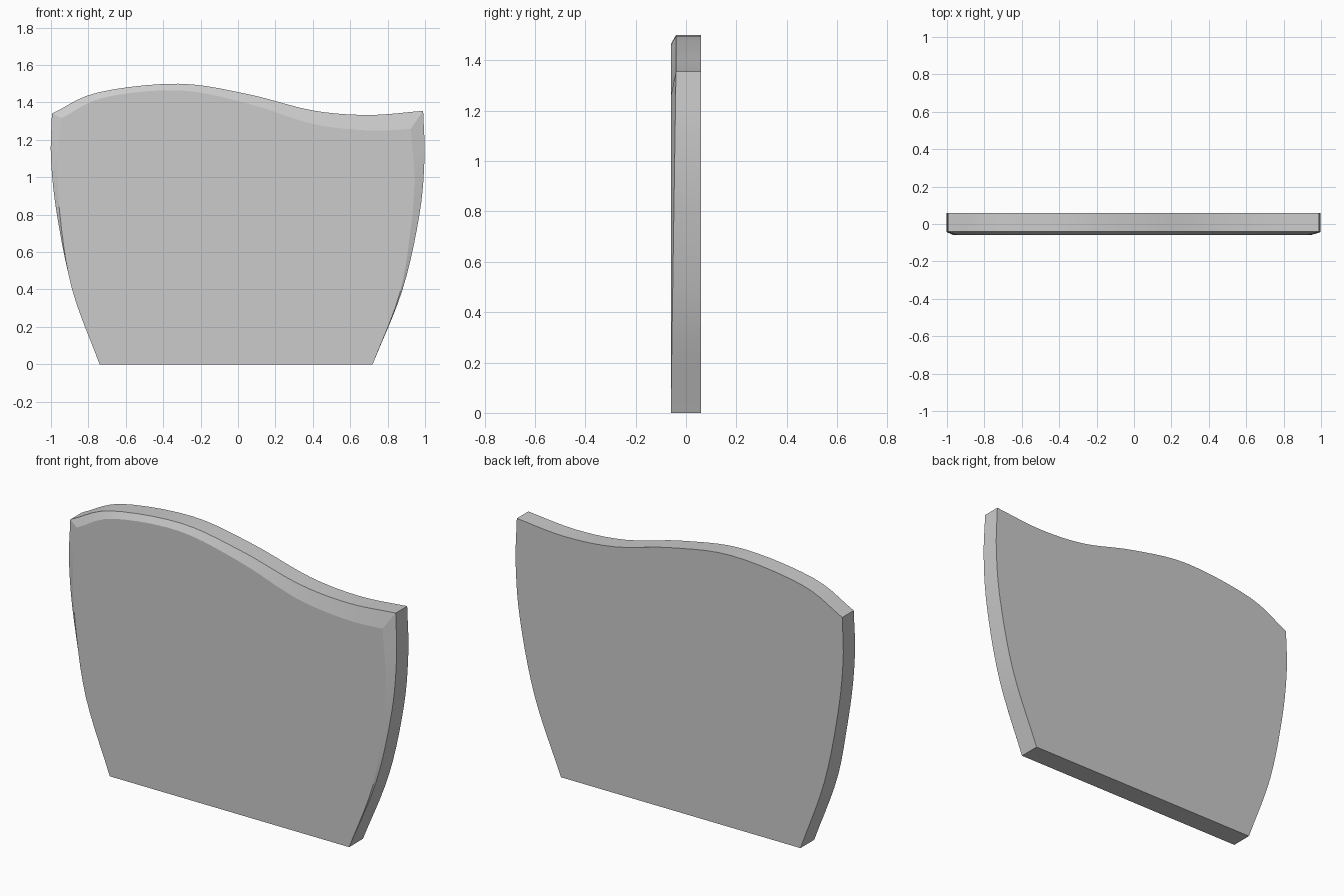
import bpy, bmesh, math
from mathutils import Vector

if "Cube" in bpy.data.objects:
    bpy.data.objects.remove(bpy.data.objects["Cube"])


def curve(points, steps):
    """Smooth curve through the points (Catmull-Rom), resampled evenly per span."""
    p = [Vector(q) for q in points]
    p = [2 * p[0] - p[1]] + p + [2 * p[-1] - p[-2]]
    out = []
    for i in range(1, len(p) - 2):
        a, b, c, d = p[i - 1:i + 3]
        for s in range(steps):
            t = s / steps
            out.append(0.5 * (2 * b + (c - a) * t + (2 * a - 5 * b + 4 * c - d) * t ** 2
                              + (3 * b - a - 3 * c + d) * t ** 3))
    return out + [p[-2]]


def outline(right, top, left):
    """Right side going up, top going left, left side going down."""
    return curve(right, 5)[:-1] + curve(top, 5)[:-1] + curve(left, 5)


# Silhouette of the panel
outer = outline(
    [(0.72, 0), (0.88, 0.4), (0.97, 0.8), (0.997, 1.1), (0.99, 1.355)],
    [(0.99, 1.355), (0.7, 1.333), (0.4, 1.357), (0.05, 1.445), (-0.32, 1.5), (-0.75, 1.453), (-0.995, 1.34)],
    [(-0.995, 1.34), (-1.0, 1.1), (-0.968, 0.8), (-0.885, 0.4), (-0.74, 0)])

# Edge of the flat front, inside the chamfer
inner = outline(
    [(0.72, 0), (0.865, 0.38), (0.925, 0.74), (0.943, 1.0), (0.923, 1.258)],
    [(0.923, 1.258), (0.7, 1.25), (0.4, 1.285), (0.05, 1.395), (-0.32, 1.465), (-0.72, 1.425), (-0.942, 1.317)],
    [(-0.942, 1.317), (-0.965, 1.08), (-0.95, 0.78), (-0.887, 0.4), (-0.74, 0)])

# Chamfer fades out toward the bottom
bm = bmesh.new()
back = [bm.verts.new((v.x, 0.06, v.y)) for v in outer]
rim = [bm.verts.new((v.x, -0.06 + 0.02 * min(1, v.y / 1.34), v.y)) for v in outer]
front = [bm.verts.new((v.x, -0.06, v.y)) for v in inner]

n = len(outer)
for a, b in ((back, rim), (rim, front)):
    for i in range(n - 1):
        bm.faces.new((a[i], a[i + 1], b[i + 1], b[i]))
bm.faces.new((back[-1], back[0], rim[0], rim[-1]))
bm.faces.new(back)
bm.faces.new(front[::-1])
bmesh.ops.remove_doubles(bm, verts=bm.verts, dist=0.0005)
bmesh.ops.recalc_face_normals(bm, faces=bm.faces)

mesh = bpy.data.meshes.new("curved_panel")
bm.to_mesh(mesh)
bm.free()
panel = bpy.data.objects.new("curved_panel", mesh)
bpy.context.collection.objects.link(panel)

# Smooth along the curves, crisp at the chamfer
bpy.context.view_layer.objects.active = panel
panel.select_set(True)
bpy.ops.object.shade_smooth_by_angle(angle=math.radians(9))
